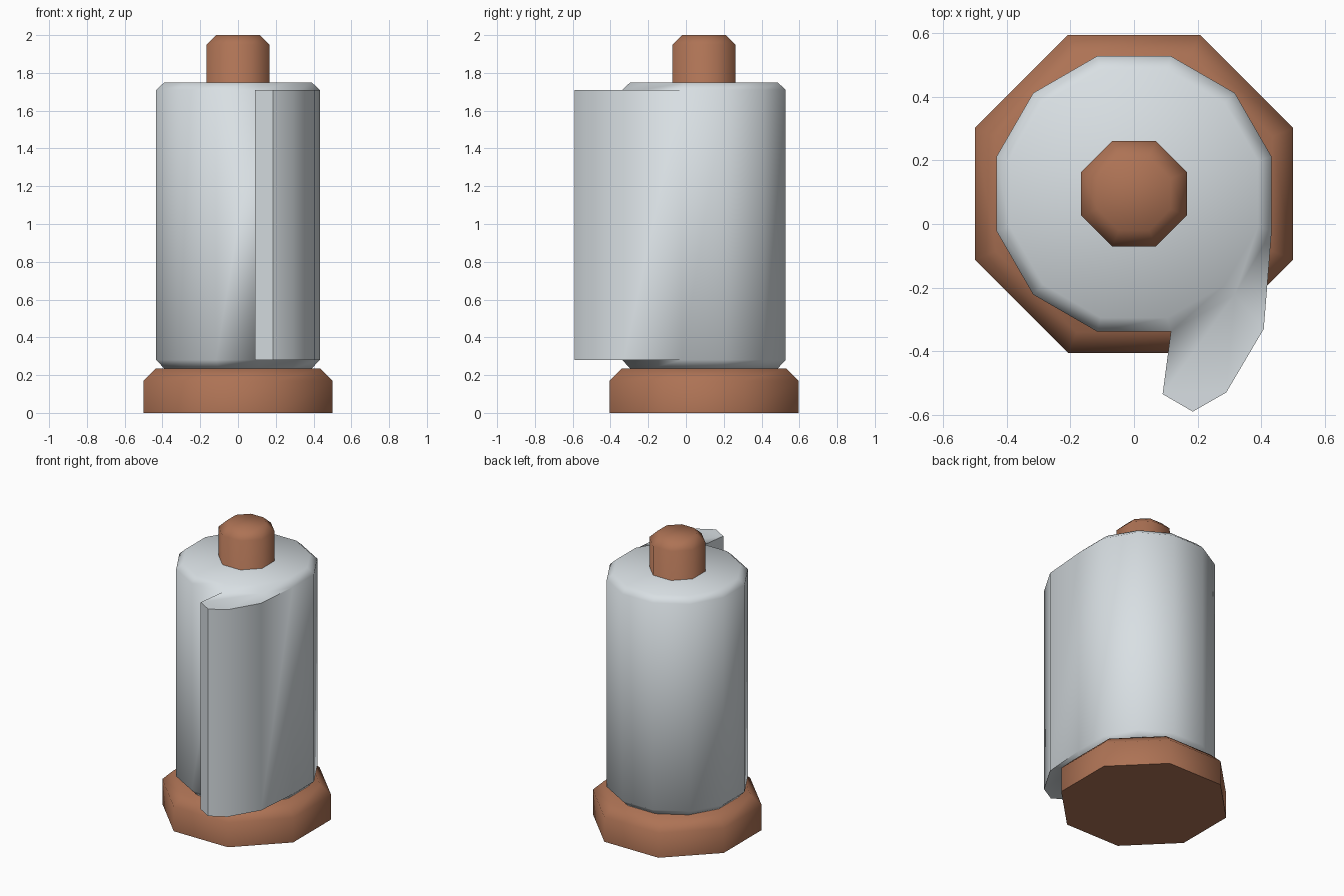
import bpy, bmesh, math

if "Cube" in bpy.data.objects:
    bpy.data.objects.remove(bpy.data.objects["Cube"])

CY = 0.095  # y position of the shared axis


def material(name, rgb):
    m = bpy.data.materials.new(name)
    m.diffuse_color = (*rgb, 1)
    m.use_nodes = True
    m.node_tree.nodes["Principled BSDF"].inputs["Base Color"].default_value = m.diffuse_color
    return m


WOOD = material("brown wood", (0.42, 0.17, 0.09))
PAPER = material("pale grey paper", (0.69, 0.74, 0.77))


def finish(bm, name, mat):
    bmesh.ops.recalc_face_normals(bm, faces=bm.faces)
    me = bpy.data.meshes.new(name)
    bm.to_mesh(me)
    bm.free()
    me.materials.append(mat)
    ob = bpy.data.objects.new(name, me)
    bpy.context.collection.objects.link(ob)
    bpy.ops.object.select_all(action='DESELECT')
    ob.select_set(True)
    bpy.context.view_layer.objects.active = ob
    bpy.ops.object.shade_smooth_by_angle(angle=math.radians(55))


def rings(bm, sides, profile):
    """Rings of a prism with flats facing the axes; profile = (flat radius, z)."""
    out = []
    for r, z in profile:
        c = r / math.cos(math.pi / sides)
        out.append([bm.verts.new((c * math.cos((i + .5) * math.tau / sides),
                                  CY + c * math.sin((i + .5) * math.tau / sides), z))
                    for i in range(sides)])
    bm.faces.new(out[0])
    bm.faces.new(out[-1])
    return out


def lathe(name, sides, profile, mat):
    bm = bmesh.new()
    rs = rings(bm, sides, profile)
    for a, b in zip(rs, rs[1:]):
        for i in range(sides):
            j = (i + 1) % sides
            bm.faces.new((a[i], a[j], b[j], b[i]))
    finish(bm, name, mat)


# Wooden base and centre rod
lathe("base", 8, [(0.5, 0), (0.5, 0.17), (0.435, 0.235)], WOOD)
lathe("rod", 8, [(0.166, 0.2), (0.166, 1.95), (0.115, 2.0)], WOOD)

# Paper roll with the loose end of the sheet pulled out at the front right
bm = bmesh.new()
N = 12
rs = rings(bm, N, [(0.39, 0.235), (0.433, 0.28), (0.433, 1.71), (0.39, 1.75)])
SHEET = [(0.09, -0.535), (0.185, -0.59), (0.29, -0.53), (0.408, -0.33)]
START = 9  # the two sides from this corner on are replaced by the sheet
for k in range(3):
    a, b = rs[k], rs[k + 1]
    for i in range(N):
        if k == 1 and i in (START, START + 1):
            continue
        j = (i + 1) % N
        bm.faces.new((a[i], a[j], b[j], b[i]))
outline = []
for ring, z in ((rs[1], 0.28), (rs[2], 1.71)):
    s = [bm.verts.new((x, y, z)) for x, y in SHEET]
    c, b, a = ring[START], ring[START + 1], ring[START + 2]
    bm.faces.new((c, s[0], s[1], s[2], b))
    bm.faces.new((b, s[2], s[3], a))
    outline.append([c, *s, a])
lo, hi = outline
for i in range(len(lo) - 1):
    bm.faces.new((lo[i], lo[i + 1], hi[i + 1], hi[i]))
finish(bm, "paper_roll", PAPER)
